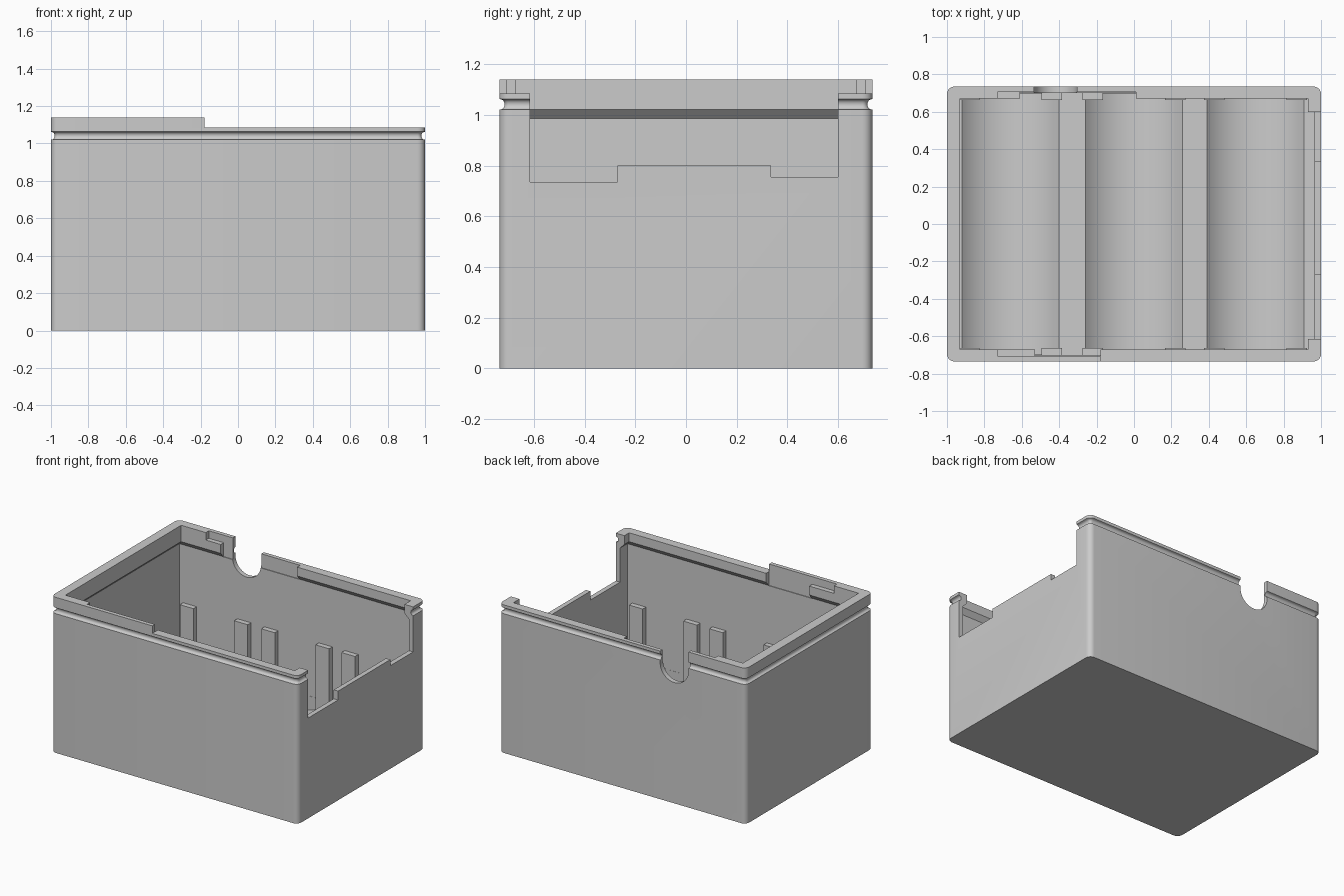
import bpy, bmesh, math

cube = bpy.data.objects.get("Cube")
if cube:
    bpy.data.objects.remove(cube, do_unlink=True)

grey = bpy.data.materials.new("plain_grey")
grey.use_nodes = True
COLOUR = (0.6, 0.6, 0.6, 1)
grey.diffuse_color = COLOUR
grey.node_tree.nodes["Principled BSDF"].inputs["Base Color"].default_value = COLOUR

HX, HY = 1.0, 0.735


def rounded_rect(hx, hy, r, steps=6):
    """Counter-clockwise outline; a zero radius gives square corners."""
    if r == 0:
        return [(hx, hy), (-hx, hy), (-hx, -hy), (hx, -hy)]
    pts = []
    for k, (sx, sy) in enumerate([(1, 1), (-1, 1), (-1, -1), (1, -1)]):
        for i in range(steps + 1):
            a = math.pi / 2 * (k + i / steps)
            pts.append((sx * (hx - r) + r * math.cos(a), sy * (hy - r) + r * math.sin(a)))
    return pts


def loft(name, rings):
    """Closed solid through equal-length rings of 3D points."""
    bm = bmesh.new()
    loops = [[bm.verts.new(p) for p in ring] for ring in rings]
    n = len(loops[0])
    for low, high in zip(loops, loops[1:]):
        for i in range(n):
            j = (i + 1) % n
            bm.faces.new((low[i], low[j], high[j], high[i]))
    bm.faces.new(loops[0][::-1])
    bm.faces.new(loops[-1])
    bmesh.ops.recalc_face_normals(bm, faces=bm.faces[:])
    mesh = bpy.data.meshes.new(name)
    bm.to_mesh(mesh)
    bm.free()
    mesh.materials.append(grey)
    obj = bpy.data.objects.new(name, mesh)
    bpy.context.collection.objects.link(obj)
    return obj


def box(name, x0, x1, y0, y1, z0, z1):
    corners = [(x0, y0), (x1, y0), (x1, y1), (x0, y1)]
    return loft(name, [[(x, y, z) for x, y in corners] for z in (z0, z1)])


def prism(name, outline, y0, y1):
    """Extrude an x-z outline along y."""
    return loft(name, [[(x, y, z) for x, z in outline] for y in (y0, y1)])


def activate(obj):
    bpy.ops.object.select_all(action='DESELECT')
    obj.select_set(True)
    bpy.context.view_layer.objects.active = obj


def cut(target, cutter):
    mod = target.modifiers.new("cut", 'BOOLEAN')
    mod.operation = 'DIFFERENCE'
    mod.solver = 'EXACT'
    mod.object = cutter
    activate(target)
    bpy.ops.object.modifier_apply(modifier=mod.name)
    bpy.data.objects.remove(cutter, do_unlink=True)


# Outer body with a rounded groove below the rim
profile = [(0, 0), (0, 1.02)]
for i in range(9):
    a = math.pi * i / 8
    profile.append((0.004 + 0.016 * math.sin(a), 1.041 - 0.02 * math.cos(a)))
profile += [(0, 1.063), (0, 1.14)]
case = loft("case_body", [[(x, y, z) for x, y in rounded_rect(HX - d, HY - d, 0.04 - d)]
                          for d, z in profile])

# Cavity, narrowing at the rim with a sloped underside
cavity = [(0.965, 0.70, 0.15), (0.965, 0.70, 0.985), (0.93, 0.67, 1.02), (0.93, 0.67, 1.3)]
cut(case, loft("cavity_cutter", [[(x, y, z) for x, y in rounded_rect(hx, hy, 0)]
                                 for hx, hy, z in cavity]))

# Three cylindrical cell troughs in the floor
R, HALF = 0.35, 0.26
for cx in (-0.66, 0, 0.65):
    end = math.asin(HALF / R)
    arc = []
    for i in range(25):
        a = -end + 2 * end * i / 24
        arc.append((cx + R * math.sin(a), 0.035 + R * (1 - math.cos(a))))
    arc += [(cx + HALF, 0.3), (cx - HALF, 0.3)]
    cut(case, prism("trough_cutter", arc, -0.699, 0.699))

# Lower the rim everywhere except the right end
cut(case, box("rim_cutter", -0.18, 1.1, -0.9, 0.9, 1.085, 1.3))
cut(case, box("rim_cutter", -0.43, 0, 0.5, 0.9, 1.085, 1.3))

# Recesses in the inside of the rim: full depth, then a shallow shelf
for y0, y1, start, stop in ((0.5, 0.705, -0.61, 0.01), (-0.705, -0.5, -0.53, -0.18)):
    cut(case, box("recess_cutter", start, stop, y0, y1, 0.983, 1.3))
    cut(case, box("shelf_cutter", -0.73, start + 0.01, y0, y1, 1.085, 1.3))

# Round-bottomed cable notch in the back wall
notch = [(-0.42 + 0.115 * math.cos(a), 1.0 + 0.115 * math.sin(a))
         for a in (math.pi + math.pi * i / 24 for i in range(25))]
notch += [(-0.305, 1.3), (-0.535, 1.3)]
cut(case, prism("notch_cutter", notch, 0.6, 0.9))

# Stepped opening in the left wall
opening = [(-0.615, 1.3), (-0.615, 0.735), (-0.27, 0.735), (-0.27, 0.80),
           (0.335, 0.80), (0.335, 0.755), (0.60, 0.755), (0.60, 1.3)]
cut(case, loft("opening_cutter", [[(x, y, z) for y, z in opening] for x in (0.8, 1.2)]))

activate(case)
bpy.ops.object.shade_smooth_by_angle(angle=math.radians(30))

# Pairs of contact guide strips on the front and back walls of each trough
for row, cx in enumerate((-0.66, 0, 0.65)):
    for side in (-1, 1):
        x = cx + side * 0.22
        for wall, y0, y1 in (("front", -0.71, -0.662), ("back", 0.662, 0.71)):
            end = "left" if side > 0 else "right"
            box(f"{wall}_guide_{row + 1}_{end}", x - 0.055, x + 0.055, y0, y1, 0.06, 0.56)
